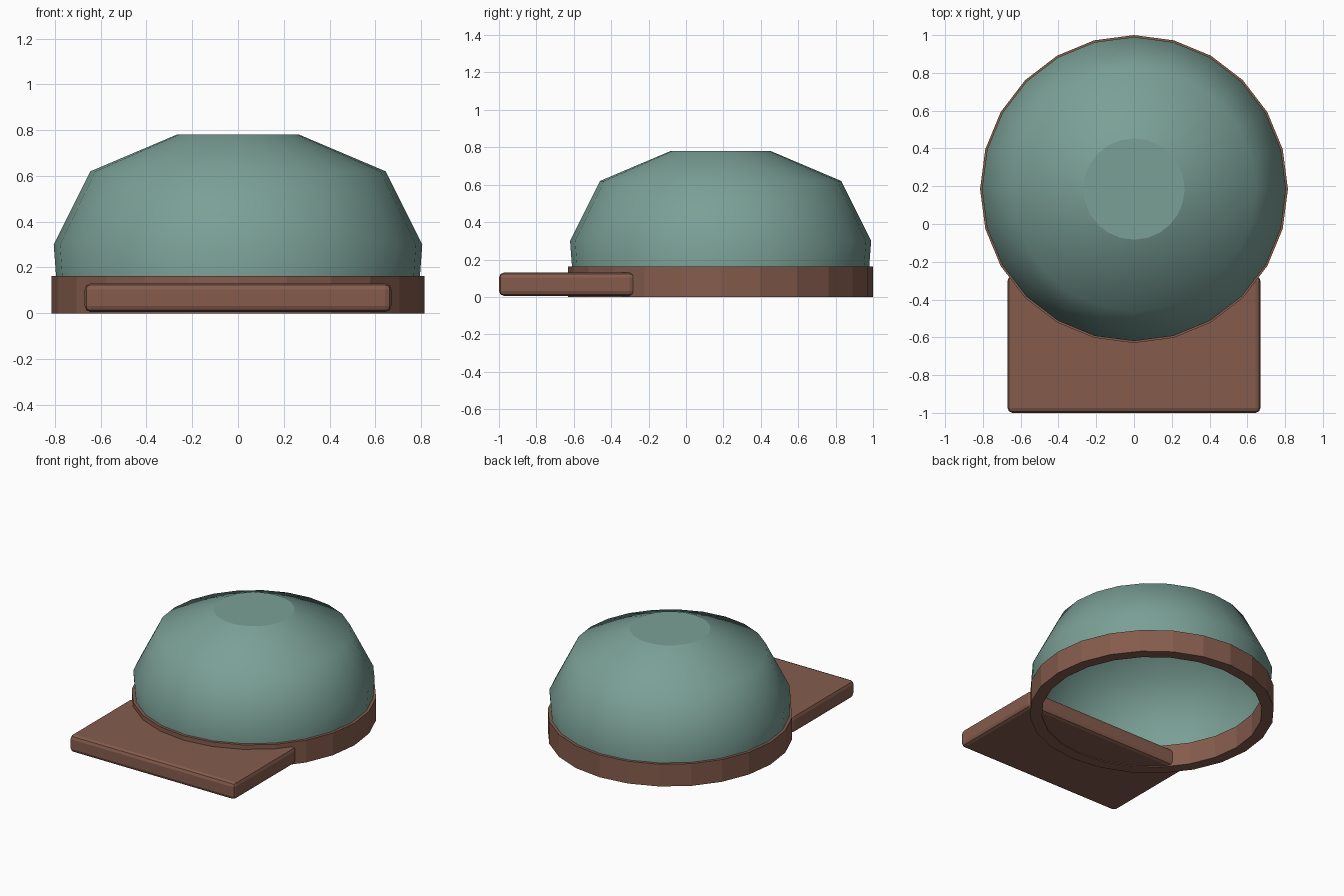
import bpy, bmesh, math

cube = bpy.data.objects.get("Cube")
if cube:
    bpy.data.objects.remove(cube, do_unlink=True)

SIDES = 24
CENTRE_Y = 0.185


def material(name, rgb):
    mat = bpy.data.materials.new(name)
    mat.use_nodes = True
    mat.diffuse_color = (*rgb, 1)
    mat.node_tree.nodes["Principled BSDF"].inputs["Base Color"].default_value = (*rgb, 1)
    return mat


def add_object(name, bm, mat):
    mesh = bpy.data.meshes.new(name)
    bm.to_mesh(mesh)
    bm.free()
    mesh.materials.append(mat)
    obj = bpy.data.objects.new(name, mesh)
    bpy.context.collection.objects.link(obj)
    return obj


def lathe(name, profile, mat, smooth=False, closed=False, cap=False):
    """Revolve (radius, height) points about the vertical axis."""
    bm = bmesh.new()
    rings = []
    for r, z in profile:
        angles = [math.tau * i / SIDES for i in range(SIDES)]
        rings.append([bm.verts.new((r * math.cos(a), r * math.sin(a), z)) for a in angles])
    pairs = list(zip(rings, rings[1:]))
    if closed:
        pairs.append((rings[-1], rings[0]))
    for low, high in pairs:
        for i in range(SIDES):
            j = (i + 1) % SIDES
            face = bm.faces.new((low[i], low[j], high[j], high[i]))
            face.smooth = smooth
    if cap:
        bm.faces.new(rings[-1])
    obj = add_object(name, bm, mat)
    obj.location.y = CENTRE_Y
    return obj


teal = material("muted teal", (0.195, 0.35, 0.305))
brown = material("warm brown", (0.235, 0.107, 0.073))

# Crown: open shell with smooth sides and a flat top
lathe("crown", [(0.79, 0.1), (0.805, 0.3), (0.645, 0.62), (0.268, 0.78)],
      teal, smooth=True, cap=True)

# Band: faceted ring around the opening
lathe("band", [(0.735, 0), (0.815, 0), (0.815, 0.163), (0.735, 0.163)],
      brown, closed=True)

# Brim: flat plate with rounded edges
bm = bmesh.new()
bmesh.ops.create_cube(bm, size=1)
bmesh.ops.scale(bm, vec=(1.34, 0.725, 0.125), verts=bm.verts)
brim = add_object("brim", bm, brown)
brim.location = (0, -0.6375, 0.068)
bevel = brim.modifiers.new("rounded edges", "BEVEL")
bevel.width = 0.027
bevel.segments = 2
